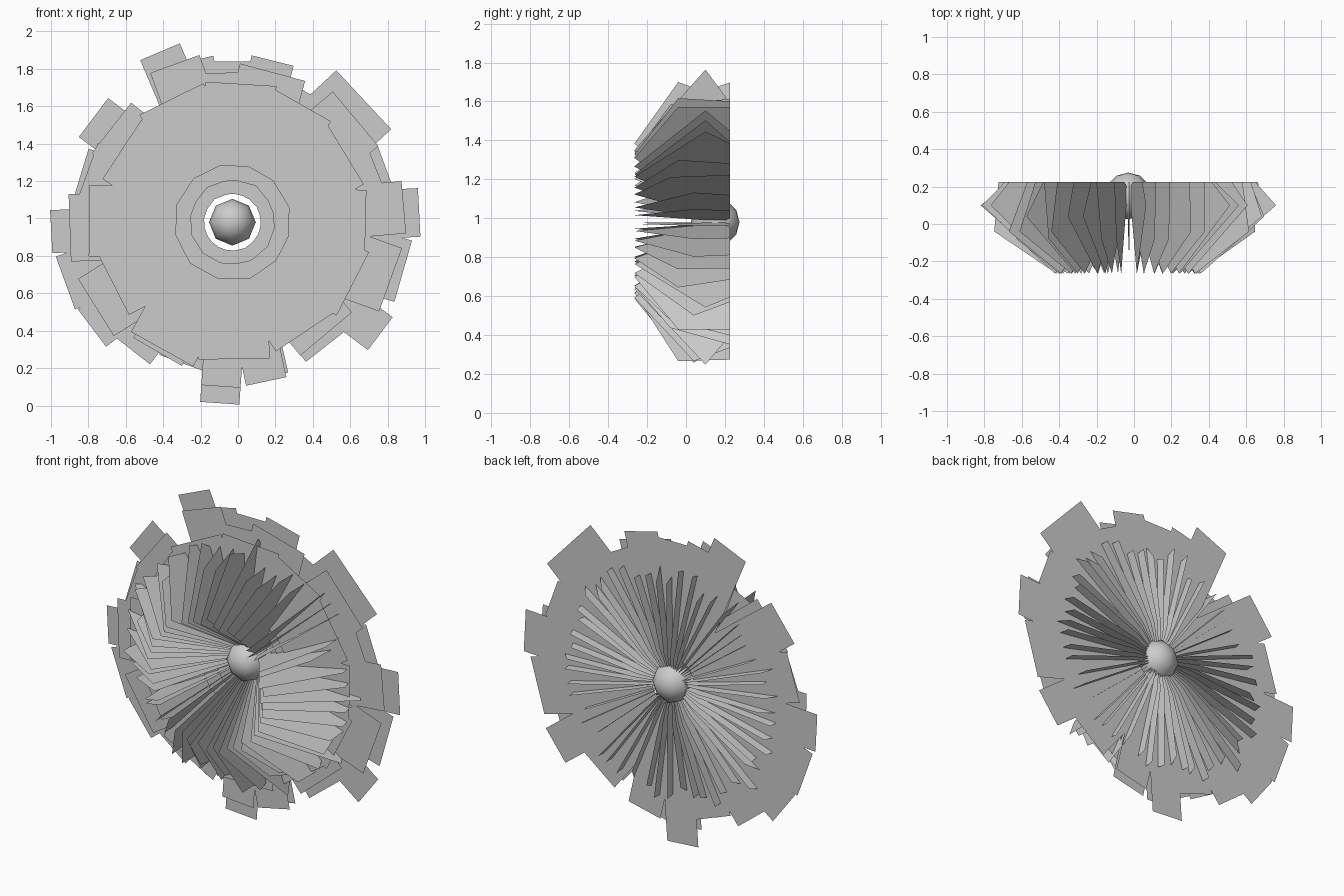
import bpy, bmesh, math, random
from math import radians, sin, cos, pi

if "Cube" in bpy.data.objects:
    bpy.data.objects.remove(bpy.data.objects["Cube"])
random.seed(7)
CX, CZ = -0.03, 0.98


def finish(bm, name):
    me = bpy.data.meshes.new(name)
    bm.to_mesh(me)
    bm.free()
    ob = bpy.data.objects.new(name, me)
    bpy.context.collection.objects.link(ob)
    return ob


def petal_ring(name, y, hole, cards):
    """Flat rectangular petals: (angle, reach, width) around the centre."""
    bm = bmesh.new()
    for ang, reach, w in cards:
        a = radians(ang)
        pts = [(hole, -w / 2), (reach, -w / 2), (reach, w / 2), (hole, w / 2)]
        bm.faces.new([bm.verts.new((CX + r * cos(a) - t * sin(a), y,
                                    CZ + r * sin(a) + t * cos(a))) for r, t in pts])
    return finish(bm, name)


# Outer petals, uneven reach
petal_ring("outer_petals", 0.17, 0.15, [
    (3, 1.0, .26), (-16, .95, .34), (-37, .99, .22), (20, .87, .25), (43, .96, .43),
    (62, .80, .25), (76, .89, .23), (90, .86, .2), (103, .89, .2), (113, .99, .23),
    (143, .93, .26), (163, .85, .3), (183, .97, .23), (200, .95, .3), (217, .94, .25),
    (232, .87, .24), (250, .80, .25), (266, .97, .21), (283, .85, .22), (308, .83, .3)])

# Middle and inner petals, full rings
petal_ring("middle_petals", 0.13, 0.22, [
    (5, .92, .28), (40, .86, .38), (75, .83, .36), (110, .90, .28), (142, .82, .34),
    (182, .87, .36), (212, .86, .36), (240, .80, .3), (266, .88, .21), (282, .87, .22),
    (310, .78, .36), (340, .90, .36), (22, .82, .3), (92, .80, .3), (160, .82, .3)])
petal_ring("inner_petals", 0.10, 0.30, [
    (i * 30 + random.uniform(-4, 4), random.uniform(.70, .78), .38) for i in range(12)])

# Upright radial petals, thin blades in planes through the axis
bm = bmesh.new()
N = 52
for i in range(N):
    a = 2 * pi * (i + random.uniform(-.3, .3)) / N
    tip = random.uniform(.36, .41)
    corner = random.choice([(.72, -.04), (.73, .04), (.79, .10), (.62, -.08)])
    back = random.uniform(.60, .74)
    prof = [(.04, .19), (tip, -.265), corner, (back, .225), (random.uniform(.18, .24), .225)]
    bm.faces.new([bm.verts.new((CX + r * cos(a), y, CZ + r * sin(a))) for r, y in prof])
finish(bm, "upright_petals")

# Round flower centre
bpy.ops.mesh.primitive_uv_sphere_add(segments=8, ring_count=6, radius=0.125,
                                     location=(CX, 0.15, CZ), rotation=(pi / 2, 0, 0))
core = bpy.context.object
core.name = "flower_centre"
bpy.ops.object.shade_smooth()
